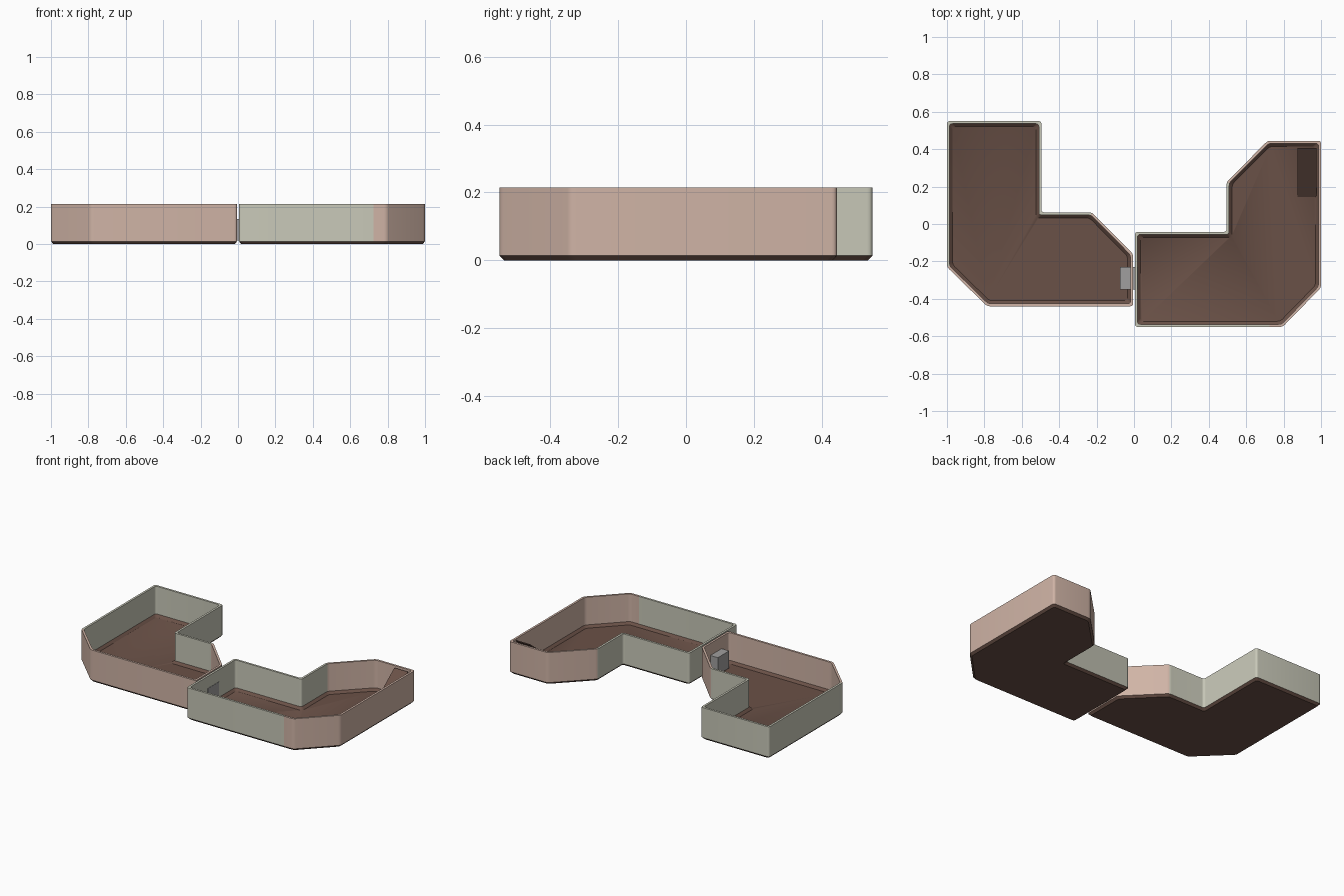
import bpy, bmesh, math
from mathutils import Vector

if "Cube" in bpy.data.objects:
    bpy.data.objects.remove(bpy.data.objects["Cube"])


def material(name, hexcode):
    srgb = [int(hexcode[i:i + 2], 16) / 255 for i in (0, 2, 4)]
    lin = [c / 12.92 if c <= 0.04045 else ((c + 0.055) / 1.055) ** 2.4 for c in srgb]
    m = bpy.data.materials.new(name)
    m.diffuse_color = (*lin, 1)
    m.use_nodes = True
    m.node_tree.nodes["Principled BSDF"].inputs["Base Color"].default_value = m.diffuse_color
    return m


FLOOR = material("dark_brown", "6a5147")
PINK = material("dusty_pink", "d0b4a6")
SAGE = material("pale_sage", "c9c9b9")
METAL = material("grey", "a09f9f")


def finish(bm, name, mats):
    bmesh.ops.recalc_face_normals(bm, faces=bm.faces)
    mesh = bpy.data.meshes.new(name)
    bm.to_mesh(mesh)
    bm.free()
    for m in mats:
        mesh.materials.append(m)
    ob = bpy.data.objects.new(name, mesh)
    bpy.context.collection.objects.link(ob)
    return ob


def inset_outline(pts, d):
    """Offset a counter-clockwise outline inwards with mitred corners."""
    out = []
    for i, p in enumerate(pts):
        a = (p - pts[i - 1]).normalized()
        b = (pts[(i + 1) % len(pts)] - p).normalized()
        na, nb = Vector((-a.y, a.x)), Vector((-b.y, b.x))
        out.append(p + (na + nb) * d / (1 + na.dot(nb)))
    return out


def rounded(pts, r=0.016, seg=4):
    """Round each corner with a small curve; seg + 1 points per corner."""
    out = []
    for i, p in enumerate(pts):
        s = p + (pts[i - 1] - p).normalized() * r
        e = p + (pts[(i + 1) % len(pts)] - p).normalized() * r
        for k in range(seg + 1):
            t = k / seg
            out.append(s * (1 - t) ** 2 + p * 2 * t * (1 - t) + e * t * t)
    return out


def tray(name, outline, pink_edges, seg=4):
    pts = [Vector(p) for p in outline]
    # cross-section: outer bevel, wall, rim, inner wall, inner bevel
    profile = [(0.013, 0), (0, 0.014), (0, 0.215), (0.014, 0.215), (0.014, 0.03), (0.03, 0.015)]
    bm = bmesh.new()
    rings = [[bm.verts.new((p.x, p.y, z)) for p in rounded(inset_outline(pts, d), seg=seg)]
             for d, z in profile]
    n = len(rings[0])
    for j in range(len(rings) - 1):
        for i in range(n):
            k = (i + 1) % n
            f = bm.faces.new((rings[j][i], rings[j][k], rings[j + 1][k], rings[j + 1][i]))
            corner, step = divmod(i, seg + 1)
            edge = corner if step >= seg / 2 else (corner - 1) % len(pts)
            f.material_index = 0 if j in (0, 4) else (1 if edge in pink_edges else 2)
    bm.faces.new(rings[0])
    bm.faces.new(rings[-1])
    ob = finish(bm, name, (FLOOR, PINK, SAGE))
    bpy.context.view_layer.objects.active = ob
    ob.select_set(True)
    bpy.ops.object.shade_smooth_by_angle(angle=math.radians(35))
    ob.select_set(False)


# two L-shaped open trays
tray("left_tray",
     [(-1, 0.55), (-1, -0.23), (-0.785, -0.44), (-0.005, -0.44),
      (-0.005, -0.16), (-0.225, 0.062), (-0.495, 0.062), (-0.495, 0.55)],
     {1, 2, 3, 4})
tray("right_tray",
     [(0.005, -0.55), (0.725, -0.55), (0.795, -0.55), (1, -0.34), (1, 0.445),
      (0.715, 0.445), (0.495, 0.225), (0.495, -0.042), (0.005, -0.042)],
     {1, 2, 3, 4, 5})


def prism(name, section, axis, lo, hi, mat):
    """Extrude a 2D section in the (other axis, z) plane along x."""
    bm = bmesh.new()
    a, b = ([bm.verts.new((x, y, z)) for y, z in section] for x in (lo, hi))
    bm.faces.new(a)
    bm.faces.new(b)
    for i in range(len(a)):
        k = (i + 1) % len(a)
        bm.faces.new((a[i], a[k], b[k], b[i]))
    return finish(bm, name, (mat,))


# passage block joining the trays
prism("connecting_block", [(-0.35, 0.02), (-0.23, 0.02), (-0.23, 0.135), (-0.35, 0.135)],
      'X', -0.075, 0.021, METAL)
# sloping ramp plate up to the rim
prism("ramp", [(0.14, 0.012), (0.148, 0.012), (0.405, 0.207), (0.405, 0.215)],
      'X', 0.875, 0.975, FLOOR)
